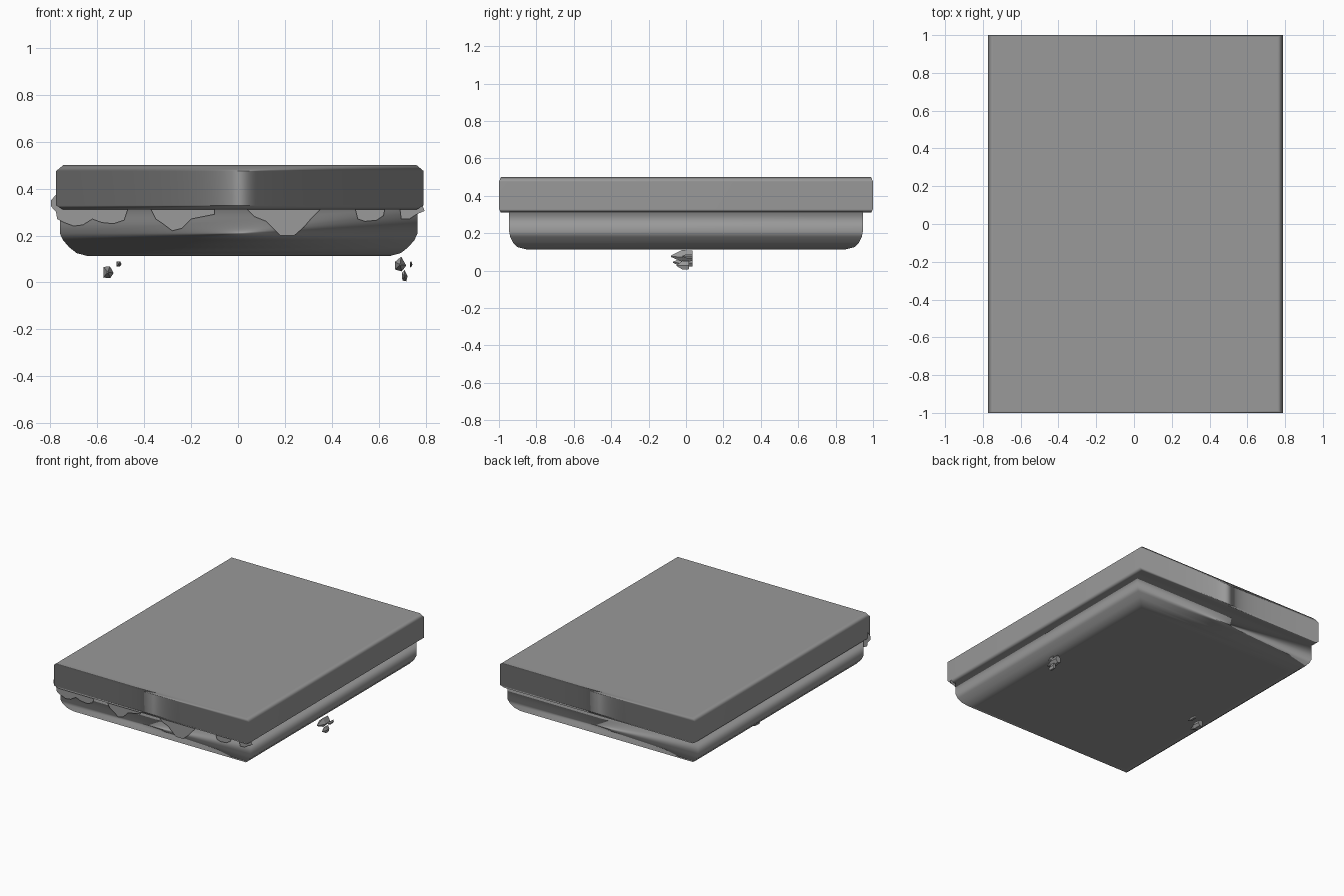
import bpy, bmesh, math, random

random.seed(4)

stone = bpy.data.materials.new("dark_stone")
stone.diffuse_color = (0.32, 0.32, 0.32, 1)


def finish(bm, name, smooth=False):
    bmesh.ops.recalc_face_normals(bm, faces=bm.faces)
    for f in bm.faces:
        f.smooth = smooth
    me = bpy.data.meshes.new(name)
    bm.to_mesh(me)
    bm.free()
    me.materials.append(stone)
    ob = bpy.data.objects.new(name, me)
    bpy.context.collection.objects.link(ob)
    if smooth:  # soft corners, flat large faces
        ob.modifiers.new("weighted_normals", 'WEIGHTED_NORMAL').weight = 80
    return ob


def loft(bm, rings):
    # skin closed rings of points and cap both ends
    rows = [[bm.verts.new(p) for p in r] for r in rings]
    n = len(rows[0])
    for a, b in zip(rows, rows[1:]):
        for i in range(n):
            j = (i + 1) % n
            bm.faces.new((a[i], a[j], b[j], b[i]))
    bm.faces.new(rows[0])
    bm.faces.new(rows[-1])


def stacked_block(name, cx, layers):
    # layers: half width, half depth, height
    bm = bmesh.new()
    loft(bm, [[(cx + sx * hx, sy * hy, z)
               for sx, sy in ((-1, -1), (1, -1), (1, 1), (-1, 1))]
              for hx, hy, z in layers])
    return finish(bm, name, True)


# chamfered top slab
stacked_block("top_slab", 0.008, [
    (0.752, 0.99, 0.31), (0.782, 1.0, 0.328),
    (0.782, 1.0, 0.475), (0.752, 0.99, 0.50)])

# base with rounded underside
stacked_block("rounded_base", 0.003, [
    (0.645, 0.85, 0.113), (0.69, 0.90, 0.125), (0.722, 0.925, 0.15),
    (0.748, 0.94, 0.18), (0.762, 0.946, 0.21), (0.762, 0.946, 0.32)])

# thin ragged drips hanging just in front of the base
drips = [
    [(-0.775, 0.373), (-0.797, 0.35), (-0.797, 0.325), (-0.775, 0.30), (-0.77, 0.27),
     (-0.74, 0.255), (-0.70, 0.24), (-0.66, 0.245), (-0.62, 0.27), (-0.58, 0.255),
     (-0.53, 0.25), (-0.485, 0.265), (-0.47, 0.31)],
    [(-0.37, 0.31), (-0.35, 0.27), (-0.32, 0.25), (-0.28, 0.22), (-0.24, 0.23),
     (-0.20, 0.27), (-0.15, 0.28), (-0.10, 0.29), (-0.10, 0.31)],
    [(0.04, 0.31), (0.07, 0.28), (0.12, 0.26), (0.18, 0.20), (0.24, 0.20),
     (0.28, 0.235), (0.31, 0.27), (0.35, 0.31)],
    [(0.50, 0.31), (0.51, 0.27), (0.54, 0.26), (0.59, 0.265), (0.62, 0.285),
     (0.625, 0.31)],
    [(0.69, 0.31), (0.695, 0.27), (0.73, 0.27), (0.76, 0.29), (0.795, 0.305),
     (0.785, 0.33)],
]
bm = bmesh.new()
for d in drips:
    outline = d + [(d[-1][0], 0.345)]
    if d[0][1] < 0.345:
        outline.append((d[0][0], 0.345))
    bm.faces.new([bm.verts.new((x, -0.97, z)) for x, z in outline])
finish(bm, "front_drips")


# small pointed rock chips below the base
def chip(name, x, z, rx, rz, back, front):
    bm = bmesh.new()
    sides = [(2 * math.pi * i / 5 + random.uniform(-0.3, 0.3),
              random.uniform(0.9, 1.1)) for i in range(5)]
    length = back - front
    rings = []
    for t, s in ((0, 0.9), (0.5, 1.0), (1.0, 0.12)):
        rings.append([(x + rx * s * k * math.cos(a), back - length * t,
                       z + rz * s * k * math.sin(a)) for a, k in sides])
    loft(bm, rings)
    return finish(bm, name)


chips = [(-0.555, 0.044, 0.028, 0.029, 0.035, -0.07),
         (-0.508, 0.079, 0.013, 0.013, 0.03, -0.04),
         (0.690, 0.076, 0.026, 0.032, 0.035, -0.08),
         (0.709, 0.027, 0.014, 0.024, 0.015, -0.05),
         (0.736, 0.077, 0.007, 0.013, 0.035, -0.02)]
for i, c in enumerate(chips):
    chip(f"rock_chip_{i + 1}", *c)
